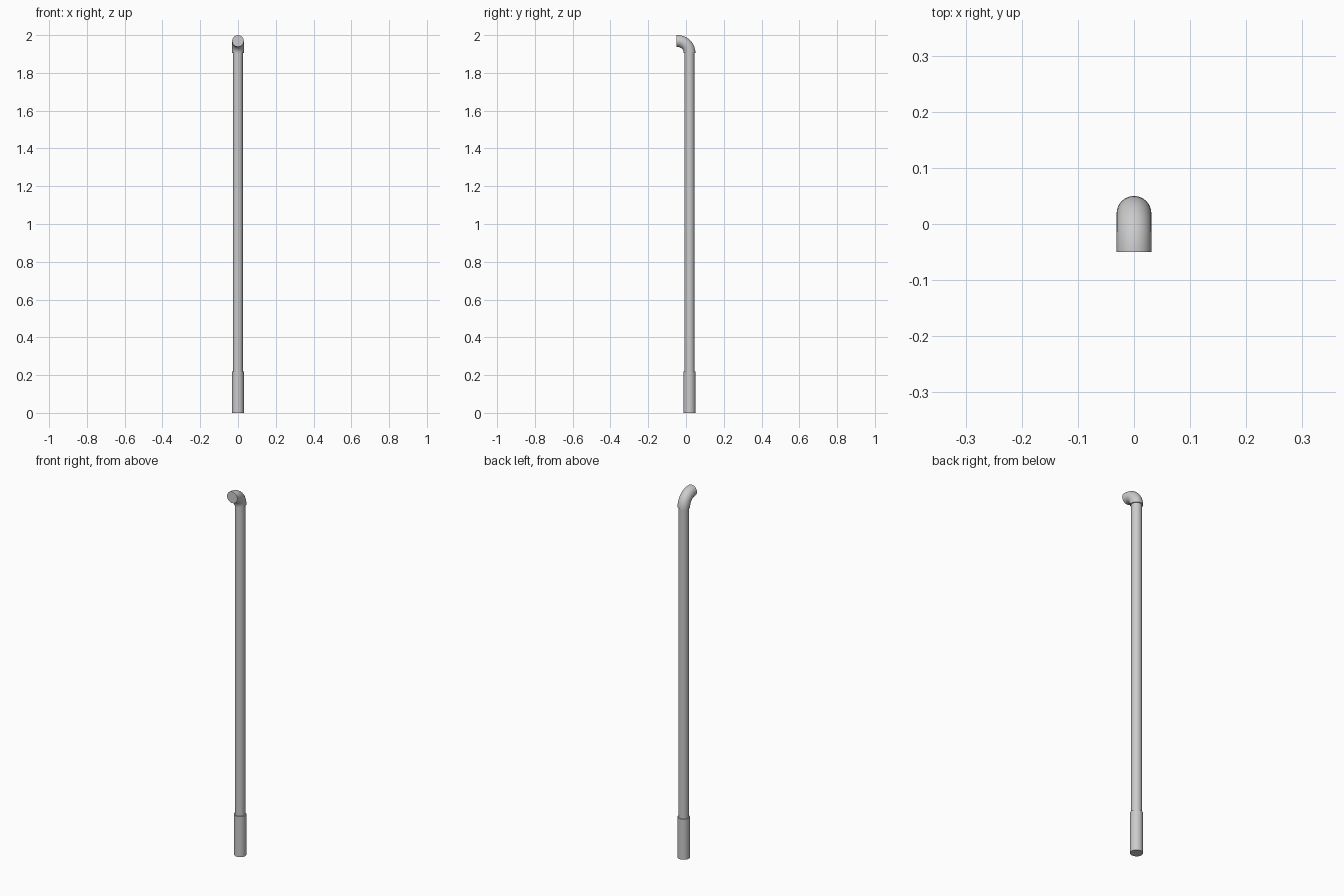
import bpy, bmesh, math
from mathutils import Vector

if "Cube" in bpy.data.objects:
    bpy.data.objects.remove(bpy.data.objects["Cube"])

SIDES = 32
Y = 0.019          # pole axis
BEND = 0.064       # elbow bend radius
ELBOW_Z = 2.0 - 0.031 - BEND


def tube(name, path, radius):
    """Capped round tube along (centre, tangent angle from vertical) stations in the YZ plane."""
    bm = bmesh.new()
    rings = []
    for (y, z), ang in path:
        n = Vector((0, math.cos(ang), math.sin(ang)))
        rings.append([bm.verts.new(Vector((0, y, z))
                      + Vector((1, 0, 0)) * radius * math.cos(2 * math.pi * i / SIDES)
                      + n * radius * math.sin(2 * math.pi * i / SIDES))
                      for i in range(SIDES)])
    for a, b in zip(rings, rings[1:]):
        for i in range(SIDES):
            j = (i + 1) % SIDES
            bm.faces.new((a[i], a[j], b[j], b[i]))
    bm.faces.new(rings[0][::-1])
    bm.faces.new(rings[-1])
    bmesh.ops.recalc_face_normals(bm, faces=bm.faces)
    mesh = bpy.data.meshes.new(name)
    bm.to_mesh(mesh)
    bm.free()
    obj = bpy.data.objects.new(name, mesh)
    bpy.context.collection.objects.link(obj)
    bpy.ops.object.select_all(action='DESELECT')
    obj.select_set(True)
    bpy.context.view_layer.objects.active = obj
    bpy.ops.object.shade_smooth_by_angle(angle=math.radians(35))
    return obj


# Thicker socket at the foot
tube("base_socket", [((Y, 0), 0), ((Y, 0.22), 0)], 0.031)

# Long straight pipe
tube("main_pipe", [((Y, 0.2), 0), ((Y, ELBOW_Z + 0.01), 0)], 0.026)

# Quarter-turn elbow opening toward the front
elbow = []
for k in range(11):
    a = math.pi / 2 * k / 10
    elbow.append(((Y - BEND + BEND * math.cos(a), ELBOW_Z + BEND * math.sin(a)), a))
elbow.append(((-0.05, ELBOW_Z + BEND), math.pi / 2))
tube("top_elbow", elbow, 0.031)
